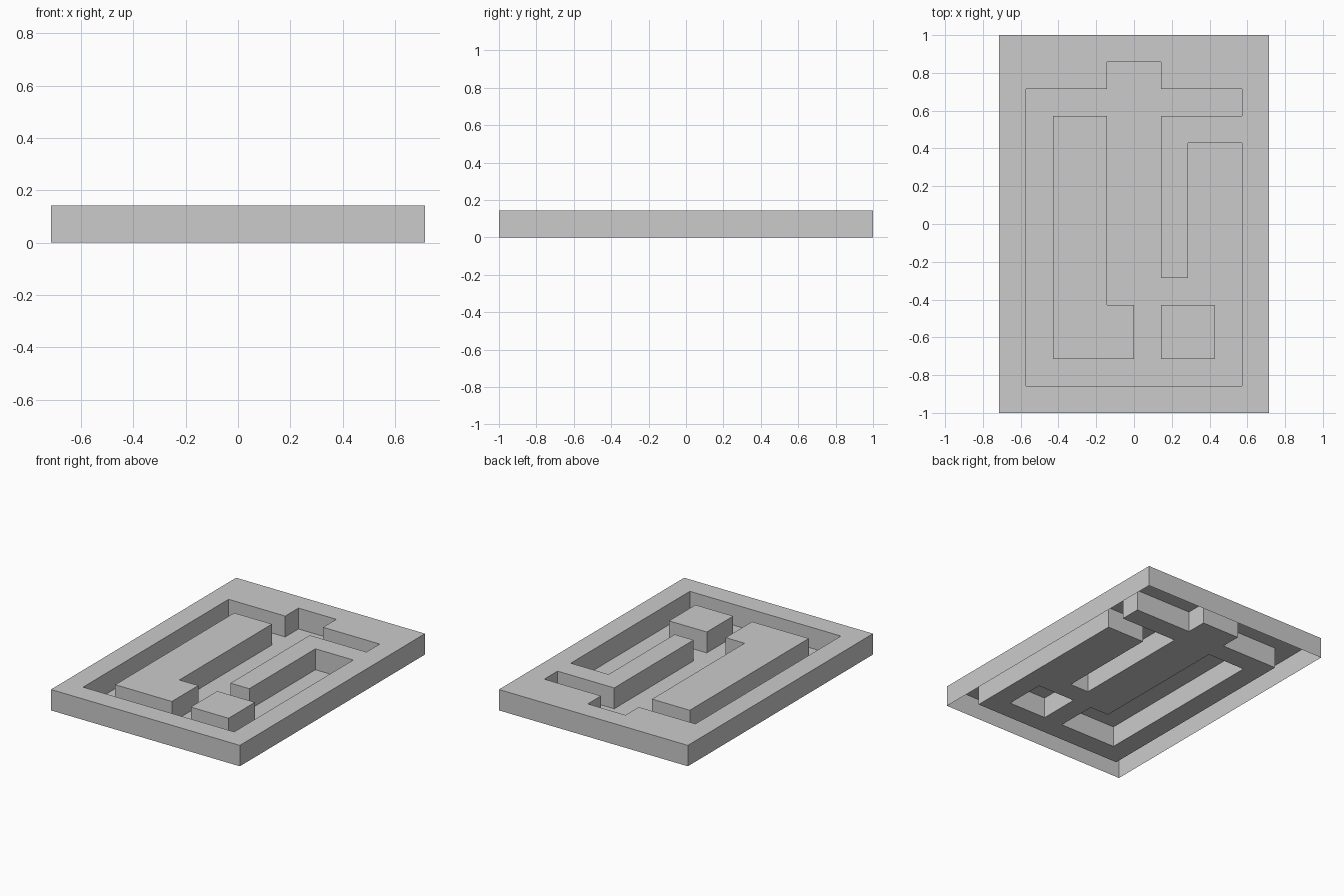
import bpy
import bmesh

if "Cube" in bpy.data.objects:
    bpy.data.objects.remove(bpy.data.objects["Cube"])

U = 1 / 7          # plan module: the plate is 10 x 14 modules, one module thick

# Plan outlines in modules
plate = [(-5, -7), (5, -7), (5, 7), (-5, 7)]
channel = [(-1, 6), (1, 6), (1, 5), (4, 5), (4, 4), (1, 4), (1, -2), (2, -2),
           (2, 3), (4, 3), (4, -6), (-4, -6), (-4, 5), (-1, 5)]
long_island = [(-3, 4), (-1, 4), (-1, -3), (0, -3), (0, -5), (-3, -5)]
small_island = [(1, -3), (3, -3), (3, -5), (1, -5)]

bm = bmesh.new()


def wall(outline):
    """Vertical wall around an outline; returns its (floor, top) edge loops."""
    low = [bm.verts.new((x * U, y * U, 0)) for x, y in outline]
    high = [bm.verts.new((x * U, y * U, U)) for x, y in outline]
    n = len(outline)
    for i in range(n):
        j = (i + 1) % n
        bm.faces.new((low[i], low[j], high[j], high[i]))
    return [[bm.edges.get((r[i], r[(i + 1) % n])) for i in range(n)]
            for r in (low, high)]


def fill(*loops):
    bmesh.ops.triangle_fill(bm, edges=[e for l in loops for e in l],
                            use_beauty=True, use_dissolve=False)


_, plate_top = wall(plate)
channel_low, channel_top = wall(channel)
long_low, long_top = wall(long_island)
small_low, small_top = wall(small_island)

# Raised rim, island tops and sunken channel floor; the underside stays open
fill(plate_top, channel_top)
fill(long_top)
fill(small_top)
fill(channel_low, long_low, small_low)

# Make the skin face upward and outward
bmesh.ops.recalc_face_normals(bm, faces=bm.faces[:])
bm.normal_update()
if sum(f.normal.z * f.calc_area() for f in bm.faces) < 0:
    bmesh.ops.reverse_faces(bm, faces=bm.faces[:])

mesh = bpy.data.meshes.new("channel_plate")
bm.to_mesh(mesh)
bm.free()
bpy.context.collection.objects.link(bpy.data.objects.new("channel_plate", mesh))
